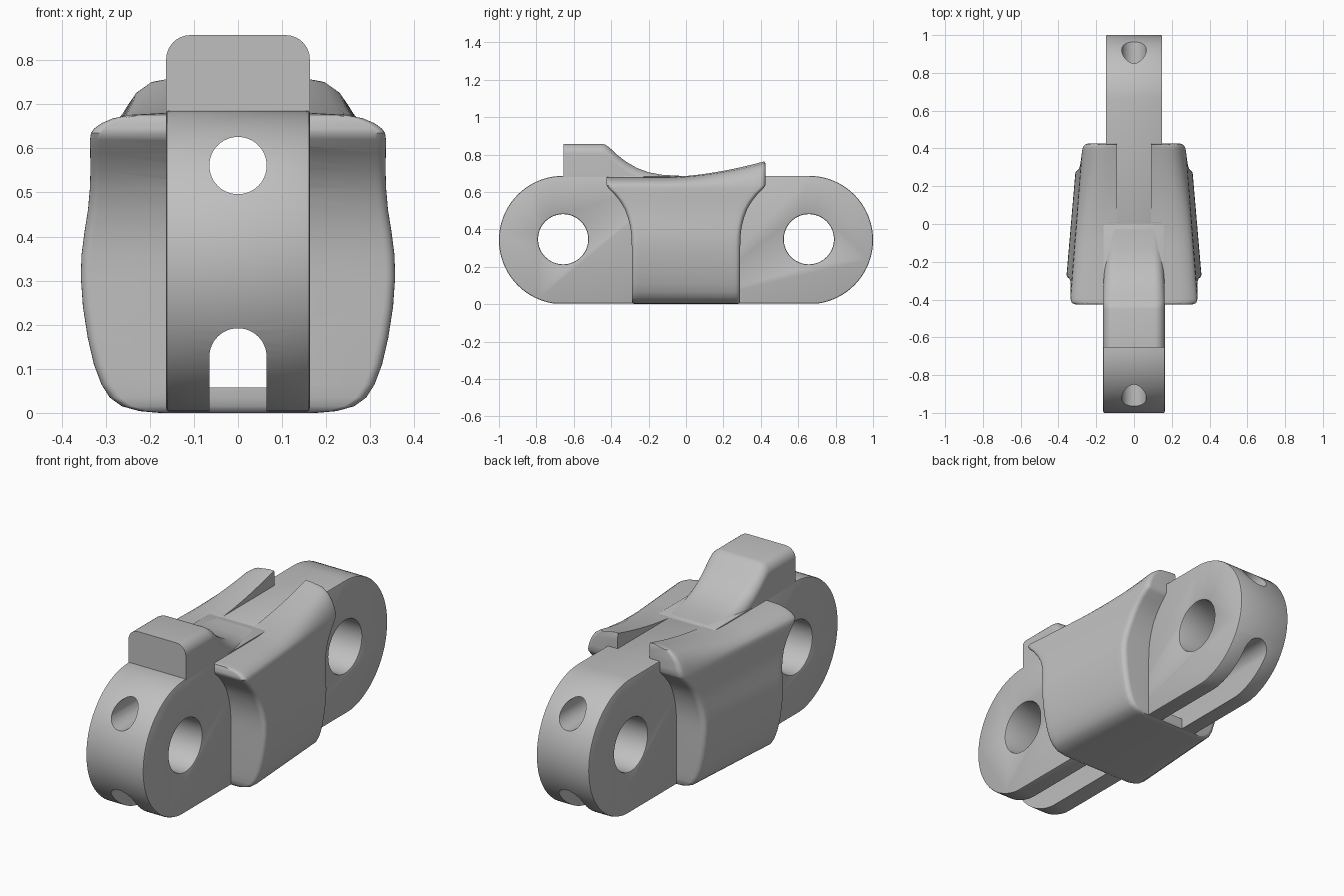
import bpy, bmesh
from math import sin, cos, pi, sqrt, radians

cube = bpy.data.objects.get("Cube")
if cube:
    bpy.data.objects.remove(cube)

steel = bpy.data.materials.new("cast_grey")
steel.use_nodes = True
GREY = (0.52, 0.52, 0.52, 1)
steel.diffuse_color = GREY
steel.node_tree.nodes["Principled BSDF"].inputs["Base Color"].default_value = GREY


def make(name, bm):
    bmesh.ops.recalc_face_normals(bm, faces=bm.faces)
    mesh = bpy.data.meshes.new(name)
    bm.to_mesh(mesh)
    bm.free()
    mesh.materials.append(steel)
    ob = bpy.data.objects.new(name, mesh)
    bpy.context.collection.objects.link(ob)
    return ob


def loft(name, sections, closed=True):
    """Skin a list of equal rings of 3D points, with flat end caps."""
    bm = bmesh.new()
    rings = [[bm.verts.new(p) for p in ring] for ring in sections]
    n = len(rings[0])
    for a, b in zip(rings, rings[1:]):
        for i in range(n):
            j = (i + 1) % n
            bm.faces.new((a[i], a[j], b[j], b[i]))
    if closed:
        bm.faces.new(rings[0])
        bm.faces.new(rings[-1])
    else:  # rings symmetric left and right: bridge the ends with strips
        for ring in (rings[0], rings[-1]):
            for i in range(n // 2 - 1):
                bm.faces.new((ring[i], ring[i + 1], ring[n - 2 - i], ring[n - 1 - i]))
    return make(name, bm)


def arc(cu, cv, r, a0, a1, n):
    return [(cu + r * cos(a0 + (a1 - a0) * i / n), cv + r * sin(a0 + (a1 - a0) * i / n))
            for i in range(n + 1)]


def along_x(name, outline, w):
    return loft(name, [[(x, y, z) for y, z in outline] for x in (-w, w)])


def along_y(name, outline, y0, y1):
    return loft(name, [[(x, y, z) for x, z in outline] for y in (y0, y1)])


def apply(ob, mod):
    with bpy.context.temp_override(object=ob, active_object=ob, selected_objects=[ob]):
        bpy.ops.object.modifier_apply(modifier=mod.name)


def cut(ob, cutter):
    mod = ob.modifiers.new("cut", "BOOLEAN")
    mod.operation, mod.solver, mod.object = "DIFFERENCE", "EXACT", cutter
    apply(ob, mod)


def bevel(ob, width):
    mod = ob.modifiers.new("edge", "BEVEL")
    mod.width, mod.segments = width, 2
    mod.angle_limit = radians(50)
    apply(ob, mod)


R = 0.343    # end radius of the link
HOLE = 0.065  # bore and slot half width

# Cutters: long bore, arched slot, inner tunnel, groove between wings
arch = arc(0, 0.127, HOLE, 0, pi, 24)
bore = along_y("bore_cutter", arc(0, 0.561, HOLE, 0, 2 * pi, 48)[:-1], -1.2, 1.2)
slot = along_y("slot_cutter", arch + [(-HOLE, -0.1), (HOLE, -0.1)], -1.2, 1.2)
tunnel = along_y("tunnel_cutter", arch + [(-HOLE, 0.058), (HOLE, 0.058)], -1.2, 1.2)
groove = along_y("groove_cutter", [(-0.09, 0.683), (0.09, 0.683), (0.09, 1), (-0.09, 1)], -0.15, 1)
cutters = [bore, slot, tunnel, groove]
parts = []

# Rounded link ends with pin holes
for name, s, w in (("front_link", -1, 0.163), ("back_link", 1, 0.149)):
    cy = 1 - R
    outline = [(0, 0.003)] + arc(cy, R, R, -pi / 2, pi / 2, 40) + [(0, 2 * R)]
    link = along_x(name, [(s * y, max(z, 0.003)) for y, z in outline], w)
    pin = along_x(name + "_pin_cutter", arc(s * cy, 0.347, 0.134, 0, 2 * pi, 64)[:-1], 0.4)
    cutters.append(pin)
    cut(link, pin)
    bevel(link, 0.007)
    cut(link, bore)
    cut(link, slot)
    parts.append(link)

# Central body: rows of height, half width, half length
rows = [(0, 0.18, 0.275), (0.004, 0.225, 0.286), (0.015, 0.265, 0.29), (0.035, 0.293, 0.29),
        (0.065, 0.312, 0.29), (0.11, 0.329, 0.29), (0.17, 0.343, 0.29), (0.24, 0.354, 0.29),
        (0.31, 0.359, 0.29), (0.36, 0.357, 0.291), (0.41, 0.35, 0.297), (0.46, 0.341, 0.309),
        (0.51, 0.335, 0.328), (0.55, 0.332, 0.352), (0.59, 0.33, 0.384), (0.62, 0.328, 0.415),
        (0.635, 0.325, 0.425), (0.645, 0.318, 0.425), (0.657, 0.302, 0.425),
        (0.668, 0.277, 0.425), (0.676, 0.24, 0.424), (0.68, 0.17, 0.42)]
CORNER, N = 0.025, 24


def body_row(z, w, length):
    inner = length - CORNER
    ys = [-inner - CORNER * cos(pi / 2 * i / 5) for i in range(5)]
    ys += [-inner + 2 * inner * i / N for i in range(N + 1)]
    ys += [inner + CORNER * sin(pi / 2 * i / 5) for i in range(1, 6)]
    lift = max(0, (z - 0.635) / 0.045)
    side = []
    for y in ys:
        over = max(0, abs(y) - inner)
        x = w * (0.93 - 0.24 * y) - CORNER + sqrt(max(0, CORNER ** 2 - over ** 2))
        side.append((x, y, z + lift * 0.085 * max(0, (y + 0.1) / 0.525) ** 1.7))
    return side + [(-x, y, h) for x, y, h in reversed(side)]


body = loft("winged_body", [body_row(*row) for row in rows], closed=False)
for c in (groove, bore, tunnel):
    cut(body, c)
parts.append(body)

# Raised tooth: rounded top, sweeping down towards the middle
tops = [(-0.655, 0.857), (-0.45, 0.857), (-0.432, 0.853), (-0.41, 0.838), (-0.37, 0.8),
        (-0.32, 0.761), (-0.26, 0.727), (-0.2, 0.705), (-0.13, 0.692), (-0.05, 0.687), (0.02, 0.684)]


def tooth_section(y, top):
    w = 0.163 if y < -0.43 else 0.163 - 0.02 * (y + 0.43)
    right = [(w, 0.63)] + arc(w - 0.055, top - 0.055, 0.055, 0, pi / 2, 8)
    return [(x, y, z) for x, z in right] + [(-x, y, z) for x, z in reversed(right)]


tooth = loft("raised_tooth", [tooth_section(*t) for t in tops])
cut(tooth, bore)
parts.append(tooth)

for c in cutters:
    bpy.data.objects.remove(c)
for ob in parts:
    bpy.ops.object.select_all(action="DESELECT")
    ob.select_set(True)
    bpy.context.view_layer.objects.active = ob
    bpy.ops.object.shade_smooth_by_angle(angle=radians(35))
